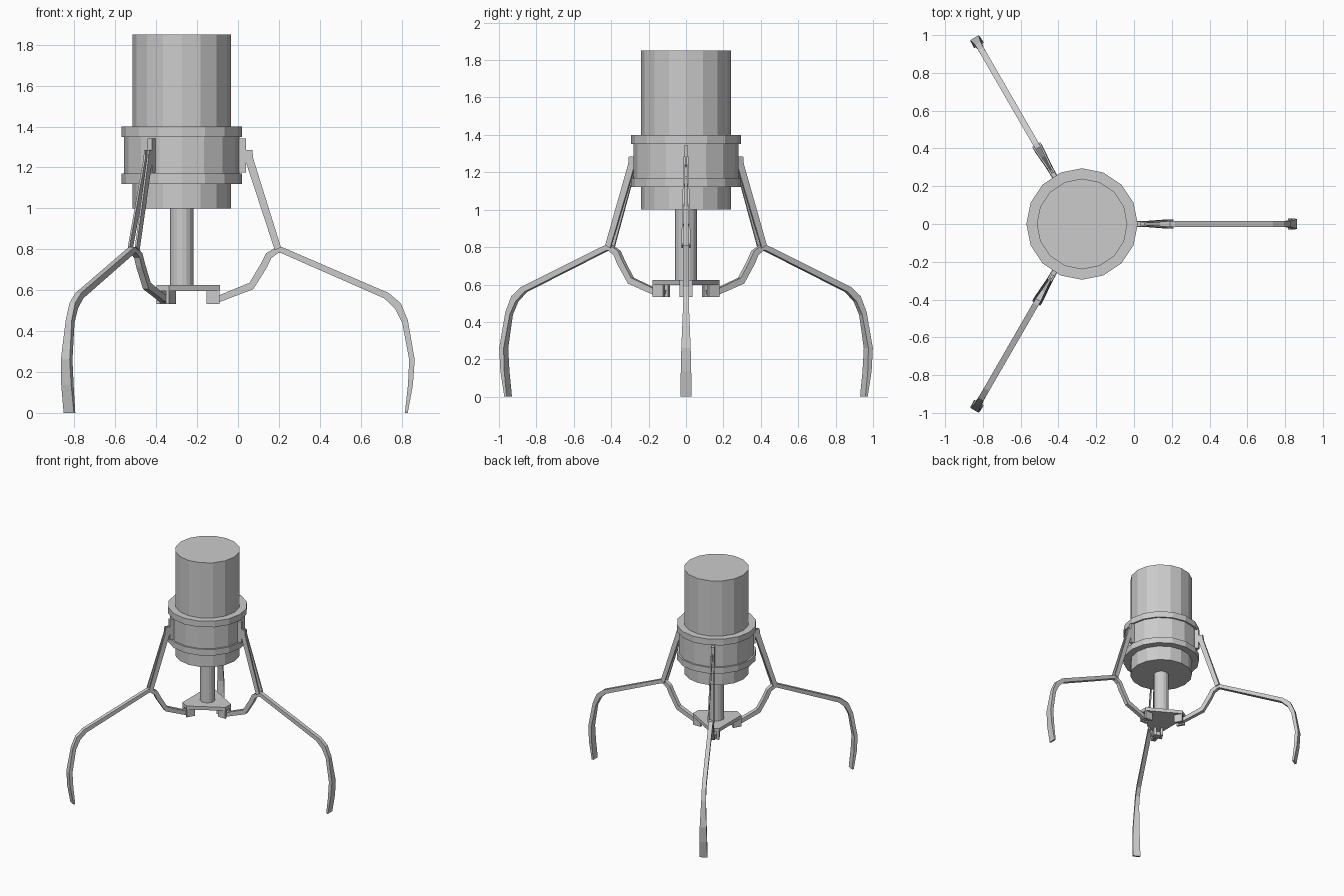
import bpy
from math import radians, cos, sin
from mathutils import Matrix, Vector

if "Cube" in bpy.data.objects:
    bpy.data.objects.remove(bpy.data.objects["Cube"])

CX = -0.275  # x position of the motor axis


def make_object(name, verts, faces, angle=0):
    # coordinates are measured from the axis, then turned about it
    m = Matrix.Translation((CX, 0, 0)) @ Matrix.Rotation(radians(angle), 4, 'Z')
    mesh = bpy.data.meshes.new(name)
    mesh.from_pydata([m @ Vector(v) for v in verts], [], faces)
    import bmesh
    bm = bmesh.new()
    bm.from_mesh(mesh)
    bmesh.ops.recalc_face_normals(bm, faces=bm.faces[:])
    bm.to_mesh(mesh)
    bm.free()
    ob = bpy.data.objects.new(name, mesh)
    bpy.context.collection.objects.link(ob)
    return ob


def cylinder(name, r, z0, z1, n=16):
    bpy.ops.mesh.primitive_cylinder_add(vertices=n, radius=r, depth=z1 - z0,
                                        location=(CX, 0, (z0 + z1) / 2),
                                        rotation=(0, 0, 0))
    bpy.context.object.name = name


def box(name, x0, x1, y0, y1, z0, z1, angle):
    v = [(x, y, z) for x in (x0, x1) for y in (y0, y1) for z in (z0, z1)]
    f = [(0, 1, 3, 2), (4, 6, 7, 5), (0, 4, 5, 1), (2, 3, 7, 6), (0, 2, 6, 4), (1, 5, 7, 3)]
    make_object(name, v, f, angle)


def strip(name, stations, angle):
    # stations: (upper x, upper z, lower x, lower z, y min, y max), x in world of first arm
    v, f = [], []
    for ux, uz, lx, lz, y0, y1 in stations:
        v += [(ux - CX, y0, uz), (ux - CX, y1, uz), (lx - CX, y1, lz), (lx - CX, y0, lz)]
    n = len(stations)
    for i in range(n - 1):
        a, b = 4 * i, 4 * i + 4
        f += [(a + k, a + (k + 1) % 4, b + (k + 1) % 4, b + k) for k in range(4)]
    f += [(3, 2, 1, 0), tuple(range(4 * n - 4, 4 * n))]
    make_object(name, v, f, angle)


# motor body, collar and shaft
cylinder("motor_body", 0.24, 1.0, 1.85)
cylinder("collar_band", 0.282, 1.17, 1.35)
cylinder("upper_flange", 0.295, 1.35, 1.40)
cylinder("lower_flange", 0.295, 1.12, 1.17)
cylinder("drive_shaft", 0.058, 0.61, 1.01)

# three-cornered plate with cut corners
pts = []
for k in range(3):
    a = radians(120 * k)
    for s in (-0.036, 0.036):
        pts.append((0.187 * cos(a) - s * sin(a), 0.187 * sin(a) + s * cos(a)))
make_object("hub_plate", [(x, y, z) for z in (0.597, 0.625) for x, y in pts],
            [tuple(range(5, -1, -1)), tuple(range(6, 12))] +
            [(i, (i + 1) % 6, (i + 1) % 6 + 6, i + 6) for i in range(6)])

# arm profile: upper point, lower point, half width
ARM = [(-0.145, 0.568, -0.135, 0.54, 0.016), (-0.09, 0.576, -0.09, 0.542, 0.016),
       (0.056, 0.636, 0.075, 0.605, 0.016), (0.112, 0.73, 0.142, 0.712, 0.016),
       (0.137, 0.78, 0.163, 0.757, 0.016), (0.19, 0.812, 0.197, 0.782, 0.016),
       (0.217, 0.81, 0.212, 0.781, 0.016), (0.737, 0.586, 0.715, 0.56, 0.016),
       (0.795, 0.537, 0.768, 0.51, 0.016), (0.83, 0.455, 0.803, 0.44, 0.017),
       (0.864, 0.26, 0.837, 0.26, 0.025), (0.855, 0.137, 0.831, 0.137, 0.028),
       (0.83, 0.0, 0.816, 0.0, 0.029)]

for angle in (0, 120, 240):
    # grasping arm
    strip("claw_arm", [(a, b, c, d, -w, w) for a, b, c, d, w in ARM], angle)
    # bracket on the collar
    box("collar_bracket", 0.27, 0.313, -0.012, 0.012, 1.175, 1.342, angle)
    for s in (-1, 1):
        # paired links spreading downwards around the arm
        link = [(0.07, 1.285, 0.034, 1.285, 0.009), (0.074, 1.245, 0.038, 1.228, 0.009),
                (0.21, 0.81, 0.18, 0.795, 0.02)]
        strip("support_link", [(a, b, c, d, s * y - 0.005, s * y + 0.005)
                               for a, b, c, d, y in link], angle)
        # clevis ears under the hub plate
        y0, y1 = sorted((s * 0.017, s * 0.036))
        box("hub_ear", 0.12, 0.185, y0, y1, 0.532, 0.6, angle)
